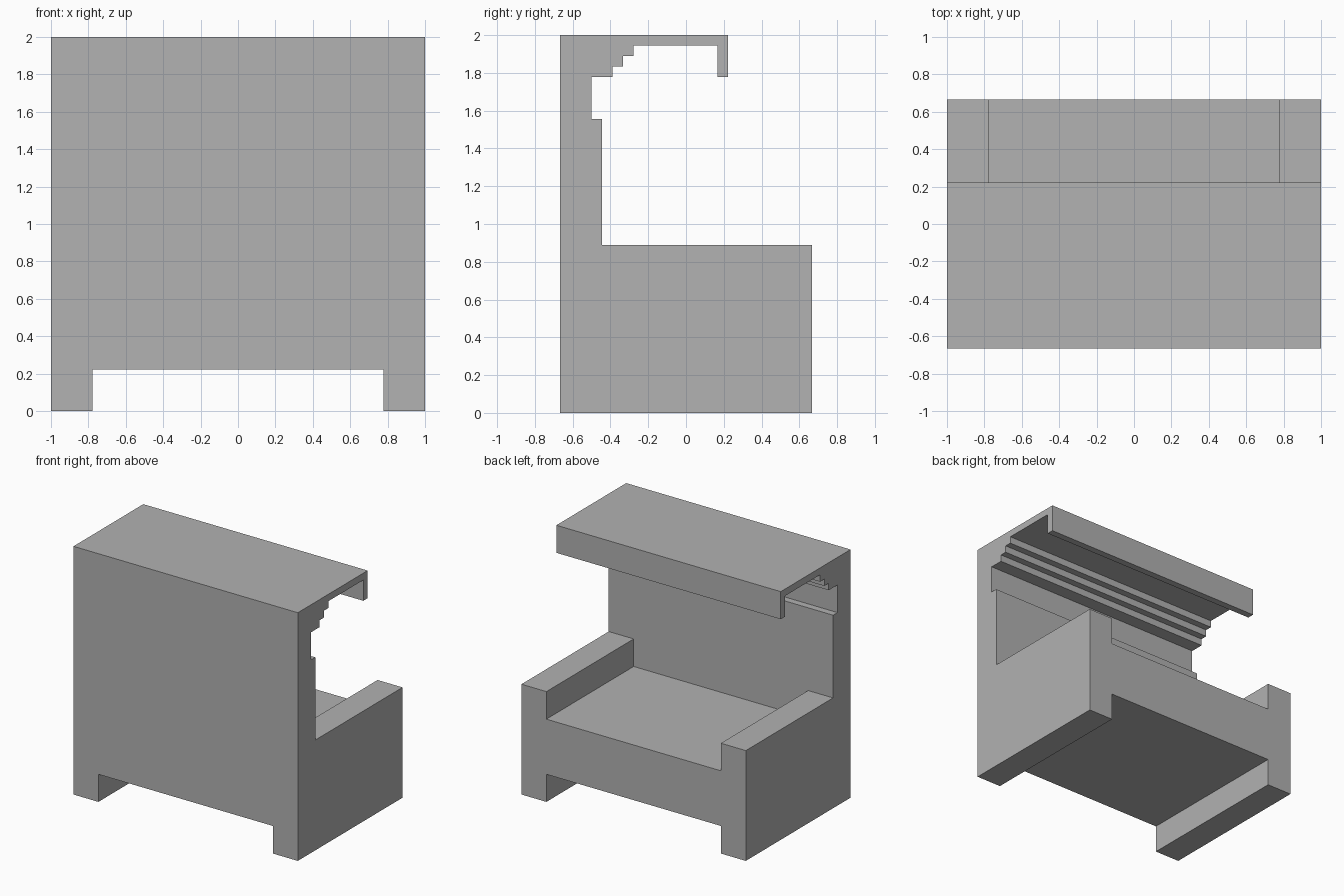
import bpy
import bmesh
from mathutils import Matrix

if "Cube" in bpy.data.objects:
    bpy.data.objects.remove(bpy.data.objects["Cube"], do_unlink=True)

U = 1 / 18  # the design sits on a grid of 18 units to half its width

grey = bpy.data.materials.new("plain grey")
grey.use_nodes = True
colour = (0.445, 0.445, 0.445, 1)
grey.diffuse_color = colour
grey.node_tree.nodes["Principled BSDF"].inputs["Base Color"].default_value = colour


def finish(name, bm):
    """Turn a bmesh in grid units into an object."""
    bmesh.ops.transform(bm, matrix=Matrix.Scale(U, 4), verts=bm.verts)
    bmesh.ops.recalc_face_normals(bm, faces=bm.faces)
    mesh = bpy.data.meshes.new(name)
    bm.to_mesh(mesh)
    bm.free()
    mesh.materials.append(grey)
    obj = bpy.data.objects.new(name, mesh)
    bpy.context.collection.objects.link(obj)
    return obj


def extrude_profile(name, points, half_width):
    """Extrude a (y, z) outline across x."""
    bm = bmesh.new()
    face = bm.faces.new([bm.verts.new((-half_width, y, z)) for y, z in points])
    side = bmesh.ops.extrude_face_region(bm, geom=[face])["geom"]
    verts = [v for v in side if isinstance(v, bmesh.types.BMVert)]
    bmesh.ops.translate(bm, verts=verts, vec=(2 * half_width, 0, 0))
    return finish(name, bm)


def cut(target, name, points, half_width):
    """Remove an extruded outline from the target."""
    cutter = extrude_profile(name, points, half_width)
    cutter.hide_render = True
    mod = target.modifiers.new(name, "BOOLEAN")
    mod.operation = "DIFFERENCE"
    mod.solver = "EXACT"
    mod.object = cutter
    bpy.context.view_layer.objects.active = target
    bpy.ops.object.modifier_apply(modifier=mod.name)
    bpy.data.objects.remove(cutter, do_unlink=True)


# Side outline: base and arms, tall back with ledge, stepped cornice, canopy and lip
outline = [(-12, 0), (12, 0), (12, 16), (-8, 16), (-8, 28), (-9, 28), (-9, 32)]
for step in range(3):
    outline += [(step - 7, step + 32), (step - 7, step + 33)]
outline += [(3, 35), (3, 32), (4, 32), (4, 36), (-12, 36)]
bench = extrude_profile("canopy_bench", outline, 18)

# Seat well between the arms
cut(bench, "seat_well", [(-8, 12), (14, 12), (14, 18), (-8, 18)], 14)

# Open space under the seat, leaving a runner below each arm
cut(bench, "under_gap", [(-14, -2), (14, -2), (14, 4), (-14, 4)], 14)
